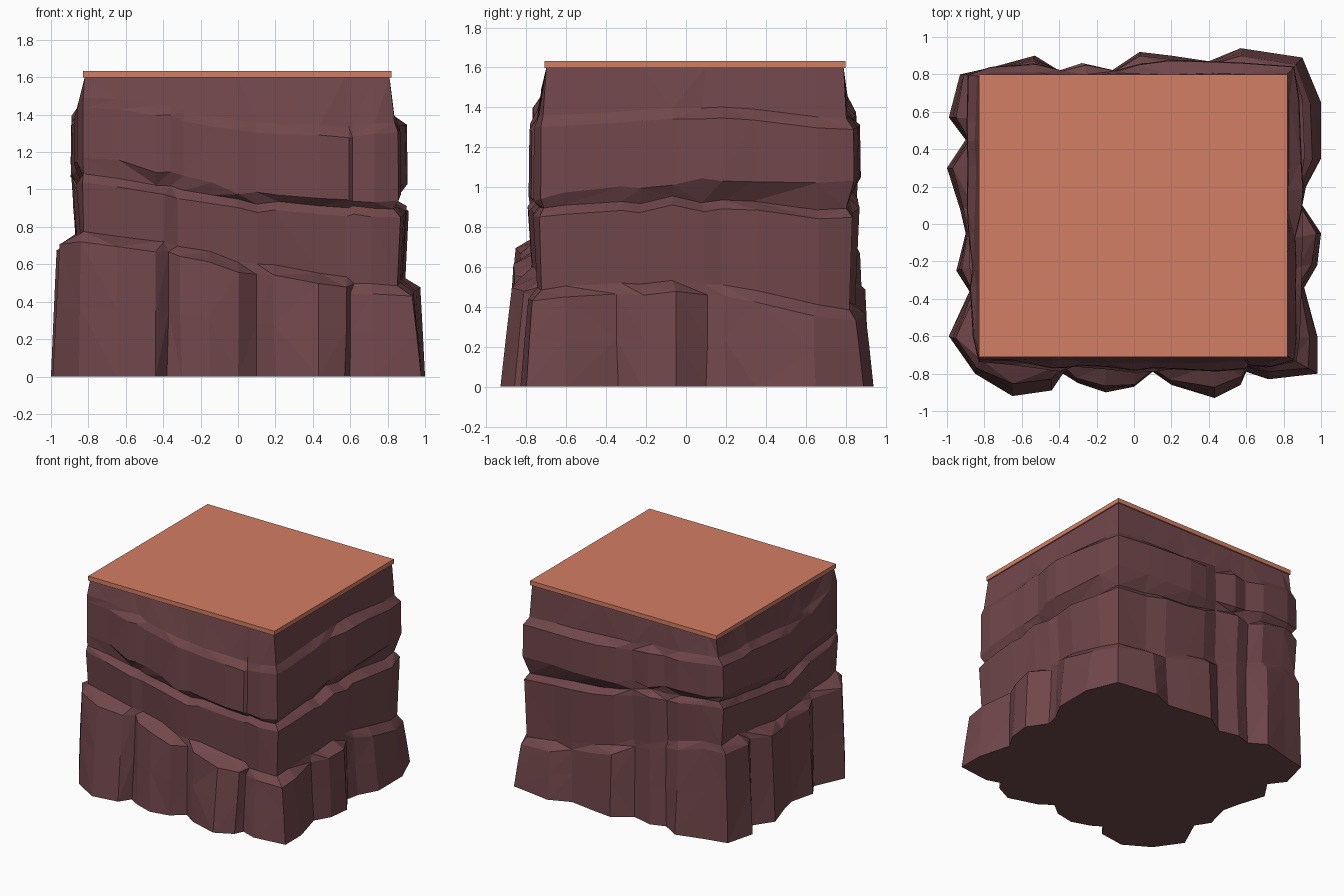
import bpy, bmesh, math, random
from mathutils import Vector

random.seed(5)
cube = bpy.data.objects.get("Cube")
if cube:
    bpy.data.objects.remove(cube, do_unlink=True)


def make_material(name, colour):
    mat = bpy.data.materials.new(name)
    mat.use_nodes = True
    mat.diffuse_color = (*colour, 1)
    mat.node_tree.nodes["Principled BSDF"].inputs["Base Color"].default_value = (*colour, 1)
    return mat


def make_object(name, bm, mat):
    bmesh.ops.recalc_face_normals(bm, faces=bm.faces)
    mesh = bpy.data.meshes.new(name)
    bm.to_mesh(mesh)
    bm.free()
    mesh.materials.append(mat)
    obj = bpy.data.objects.new(name, mesh)
    bpy.context.collection.objects.link(obj)
    return obj


rock = make_material("dark red rock", (0.165, 0.063, 0.07))
clay = make_material("orange clay", (0.65, 0.21, 0.127))

# Footprint of the rock in hundredths, counter-clockwise from the front left
outline = [Vector((x / 100, y / 100)) for x, y in (
    (-85, -80), (-65, -92), (-44, -89), (-38, -80), (-30, -85), (-15, -90),
    (0, -87), (10, -79), (20, -86), (43, -93), (57, -86), (60, -79), (72, -83),
    (98, -80), (98, -60), (91, -34), (98, -22), (100, -5), (90, 10), (92, 20),
    (100, 35), (100, 65), (90, 89), (57, 94), (40, 87), (20, 90), (3, 92),
    (-12, 82), (-28, 86), (-40, 82), (-53, 90), (-75, 84), (-93, 80), (-99, 57),
    (-90, 45), (-100, 30), (-93, 8), (-90, -5), (-95, -25), (-88, -36), (-99, -60))]
core = [Vector((max(-.82, min(.81, p.x)), max(-.7, min(.79, p.y)))) for p in outline]
outward = [(p - c).normalized() for p, c in zip(outline, core)]
reach = [(p - c).length for p, c in zip(outline, core)]
count = len(outline)


def around(values, noise):
    """Value per column, from eight: left, front left, front ... back left."""
    result = []
    for p in outline:
        a = (math.atan2(p.y, p.x) + math.pi) / (math.pi / 4) % 8
        i = int(a)
        v = values[i] + (values[(i + 1) % 8] - values[i]) * (a - i)
        result.append(v + random.uniform(-noise, noise))
    return result


def blocky(depths, spread):
    """Shift short runs of columns together, staying inside the footprint."""
    shifts = []
    while len(shifts) < count:
        shifts += [random.uniform(-spread, spread)] * random.choice((2, 2, 3))
    return [min(d + s, r) for d, s, r in zip(depths, shifts, reach)]


def slide(amount):
    """Sideways shift per column; corner columns stay put."""
    return [o.yx * Vector((-1, 1)) * random.uniform(-amount, amount)
            if min(abs(o.x), abs(o.y)) < .01 else Vector((0, 0)) for o in outward]


ledge_low = around((.66, .74, .59, .45, .51, .34, .53, .74), .015)
ledge_mid = around((.95, 1.07, .92, .87, .92, .86, .98, 1.08), .015)
foot_high = around((1.07, 1.19, .98, .94, 1.03, 1.03, 1.06, 1.16), .015)
ledge_high = around((1.37, 1.46, 1.33, 1.3, 1.38, 1.3, 1.34, 1.42), .015)
flat = [0] * count
mid = blocky(around((.06, .05, .09, .06, .1, .06, .06, .08), .01), .02)
high = blocky(around((.09, .03, .085, .055, .07, .07, .075, .06), .01), .02)
neck = around((.015, .02, .045, .025, .01, .02, .025, .02), .008)
brow = around((.035, .02, .05, .03, .02, .015, .015, .02), .008)
taper = around((.93, .65, .88, .65, .92, .6, .88, .7), .04)
low_top = blocky([r * t for r, t in zip(reach, taper)], .008)
low_middle = [(r + t) / 2 for r, t in zip(reach, low_top)]
mid_foot = [max(d - .02, .015) for d in mid]
still, low_slide, mid_slide, high_slide = slide(0), slide(.01), slide(.025), slide(.025)

# Rings from bottom to top: height list, scale, rise, depths, sideways shifts
rings = (
    (flat, 0, 0, reach, still),
    (ledge_low, .5, 0, low_middle, low_slide),
    (ledge_low, 1, -.02, low_top, low_slide),
    (ledge_low, 1, .035, mid_foot, mid_slide),
    (ledge_mid, 1, -.02, mid, mid_slide),
    (ledge_mid, 1, .025, neck, high_slide),
    (foot_high, 1, 0, high, high_slide),
    (ledge_high, 1, -.02, [d * .95 for d in high], high_slide),
    (ledge_high, 1, .035, brow, high_slide),
    (flat, 0, 1.6, flat, still),
)

# Layered rock body
bm = bmesh.new()
loops = []
for heights, scale, rise, depths, shifts in rings:
    loop = []
    for i in range(count):
        p = core[i] + outward[i] * depths[i] + shifts[i]
        loop.append(bm.verts.new((p.x, p.y, heights[i] * scale + rise)))
    loops.append(loop)
for low, upper in zip(loops, loops[1:]):
    for i in range(count):
        j = (i + 1) % count
        a, b, c, d = low[i], low[j], upper[j], upper[i]
        if random.random() < .5:
            bm.faces.new((a, b, c))
            bm.faces.new((a, c, d))
        else:
            bm.faces.new((a, b, d))
            bm.faces.new((b, c, d))
bm.faces.new(loops[0][::-1])
bm.faces.new(loops[-1])
bmesh.ops.remove_doubles(bm, verts=bm.verts, dist=.002)
make_object("rock_body", bm, rock)

# Thin flat ground slab on top
bm = bmesh.new()
bmesh.ops.create_cube(bm, size=1)
for v in bm.verts:
    v.co.x = v.co.x * 1.65 - .005
    v.co.y = v.co.y * 1.51 + .045
    v.co.z = v.co.z * .035 + 1.615
make_object("ground_slab", bm, clay)
